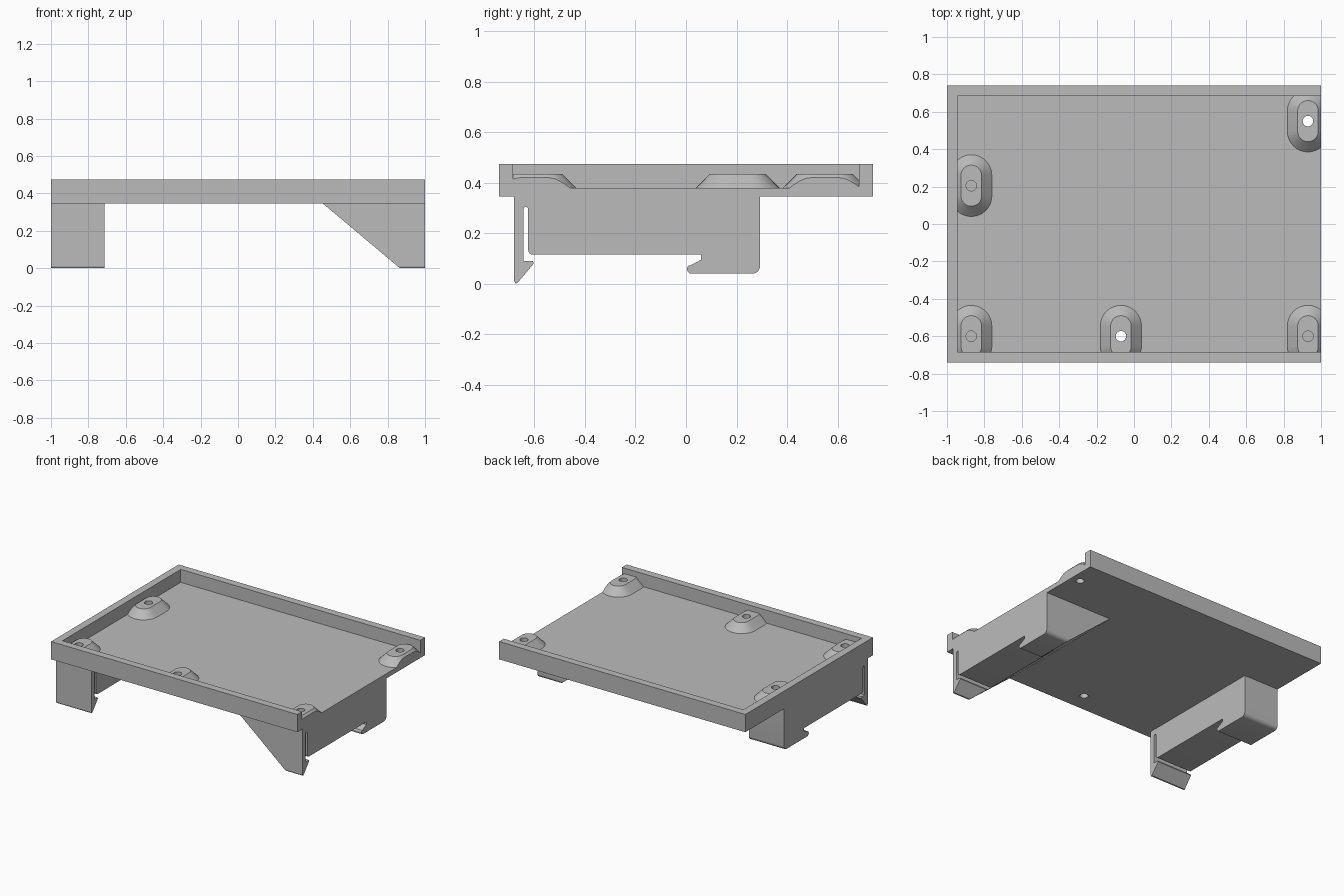
import bpy, bmesh, math
from mathutils import Vector

cube = bpy.data.objects.get("Cube")
if cube:
    bpy.data.objects.remove(cube, do_unlink=True)

grey = bpy.data.materials.new("grey_plastic")
grey.use_nodes = True
colour = (0.5, 0.5, 0.5, 1)
grey.diffuse_color = colour
grey.node_tree.nodes["Principled BSDF"].inputs["Base Color"].default_value = colour

HALF_Y = 0.74
WALL = 0.055
BASE, FLOOR, BOSS_TOP, RIM = 0.345, 0.38, 0.435, 0.475


def make_object(name, bm):
    bmesh.ops.recalc_face_normals(bm, faces=bm.faces)
    mesh = bpy.data.meshes.new(name)
    bm.to_mesh(mesh)
    bm.free()
    mesh.materials.append(grey)
    obj = bpy.data.objects.new(name, mesh)
    bpy.context.collection.objects.link(obj)
    return obj


def loft(bm, rings):
    """Closed solid through rings of equal length."""
    loops = [[bm.verts.new(p) for p in ring] for ring in rings]
    for a, b in zip(loops, loops[1:]):
        for i in range(len(a)):
            j = (i + 1) % len(a)
            bm.faces.new((a[i], a[j], b[j], b[i]))
    bm.faces.new(loops[0])
    bm.faces.new(loops[-1])


def box(name, x0, x1, y0, y1, z0, z1):
    bm = bmesh.new()
    loft(bm, [[(x0, y0, z), (x1, y0, z), (x1, y1, z), (x0, y1, z)] for z in (z0, z1)])
    return make_object(name, bm)


def slice_off(bm, point, normal):
    """Remove everything on the normal's side and cap the cut."""
    geom = bm.verts[:] + bm.edges[:] + bm.faces[:]
    cut = bmesh.ops.bisect_plane(bm, geom=geom, plane_co=point, plane_no=normal,
                                 clear_outer=True)["geom_cut"]
    edges = [e for e in cut if isinstance(e, bmesh.types.BMEdge)]
    if edges:
        bmesh.ops.holes_fill(bm, edges=edges, sides=0)


def combine(target, tool, operation):
    mod = target.modifiers.new(operation, "BOOLEAN")
    mod.operation, mod.solver, mod.object = operation, "EXACT", tool
    bpy.context.view_layer.objects.active = target
    bpy.ops.object.modifier_apply(modifier=mod.name)
    bpy.data.objects.remove(tool, do_unlink=True)


def stadium(x, y, z, r, half=0.055, steps=16):
    ring = []
    for end in (0, 1):
        for i in range(steps + 1):
            a = math.pi * (end + i / steps)
            ring.append((x + r * math.cos(a), y + (half, -half)[end] + r * math.sin(a), z))
    return ring


def arc(cy, cz, r, start, stop, steps=6):
    angles = [math.radians(start + (stop - start) * i / steps) for i in range(steps + 1)]
    return [(cy + r * math.cos(a), cz + r * math.sin(a)) for a in angles]


# Tray: shallow pan, open at one end
tray = box("tray", -1, 1, -HALF_Y, HALF_Y, BASE, RIM)
inner = HALF_Y - WALL
combine(tray, box("cavity", -1 + WALL, 1.2, -inner, inner, FLOOR, 0.6), "DIFFERENCE")

# Mounting bosses, trimmed where they meet the rim and the open end
bosses = [(-0.87, 0.205), (-0.87, -0.6), (-0.07, -0.6), (0.93, -0.6), (0.93, 0.55)]
for x, y in bosses:
    bm = bmesh.new()
    loft(bm, [stadium(x, y, FLOOR - 0.015, 0.11), stadium(x, y, FLOOR, 0.11),
              stadium(x, y, BOSS_TOP, 0.055)])
    slice_off(bm, (1, 0, 0), (1, 0, 0))
    slice_off(bm, (-0.97, 0, 0), (-1, 0, 0))
    slice_off(bm, (0, 0.71, 0), (0, 1, 0))
    slice_off(bm, (0, -0.71, 0), (0, -1, 0))
    combine(tray, make_object("boss", bm), "UNION")

# Screw holes
bm = bmesh.new()
for x, y in bosses:
    loft(bm, [stadium(x, y, z, 0.028, 0) for z in (0.3, 0.5)])
bmesh.ops.remove_doubles(bm, verts=bm.verts, dist=0.0001)
combine(tray, make_object("holes", bm), "DIFFERENCE")

# Rail clip side profile: sprung hook in front, fixed lip at the back
profile = [(-0.68, BASE), (-0.68, 0.01), (-0.675, 0.001), (-0.667, 0.003),
           (-0.603, 0.08), (-0.606, 0.09), (-0.643, 0.09)]
profile += arc(-0.634, 0.296, 0.009, 180, 0)
profile += arc(-0.605, 0.135, 0.02, 180, 270)
profile += [(0.06, 0.115), (0.06, 0.095), (0.018, 0.073)]
profile += arc(0.022, 0.058, 0.018, 130, 270)
profile += arc(0.263, 0.07, 0.03, 270, 360)
profile += [(0.293, BASE)]


def clip(name, x0, x1, slanted=False):
    bm = bmesh.new()
    loft(bm, [[(x, y, z) for y, z in profile] for x in (x0, x1)])
    if slanted:
        slope = Vector((0.86 - 0.455, 0, 0.005 - BASE))
        slice_off(bm, (0.455, 0, BASE), (slope.z, 0, -slope.x))
    return make_object(name, bm)


parts = [tray, clip("right_rail_clip", -1, -0.715), clip("left_rail_clip", 0.45, 1, True)]

# Smooth the rounded surfaces, keep the edges crisp
bpy.ops.object.select_all(action="DESELECT")
for part in parts:
    part.select_set(True)
bpy.context.view_layer.objects.active = tray
bpy.ops.object.shade_smooth_by_angle(angle=math.radians(25))
